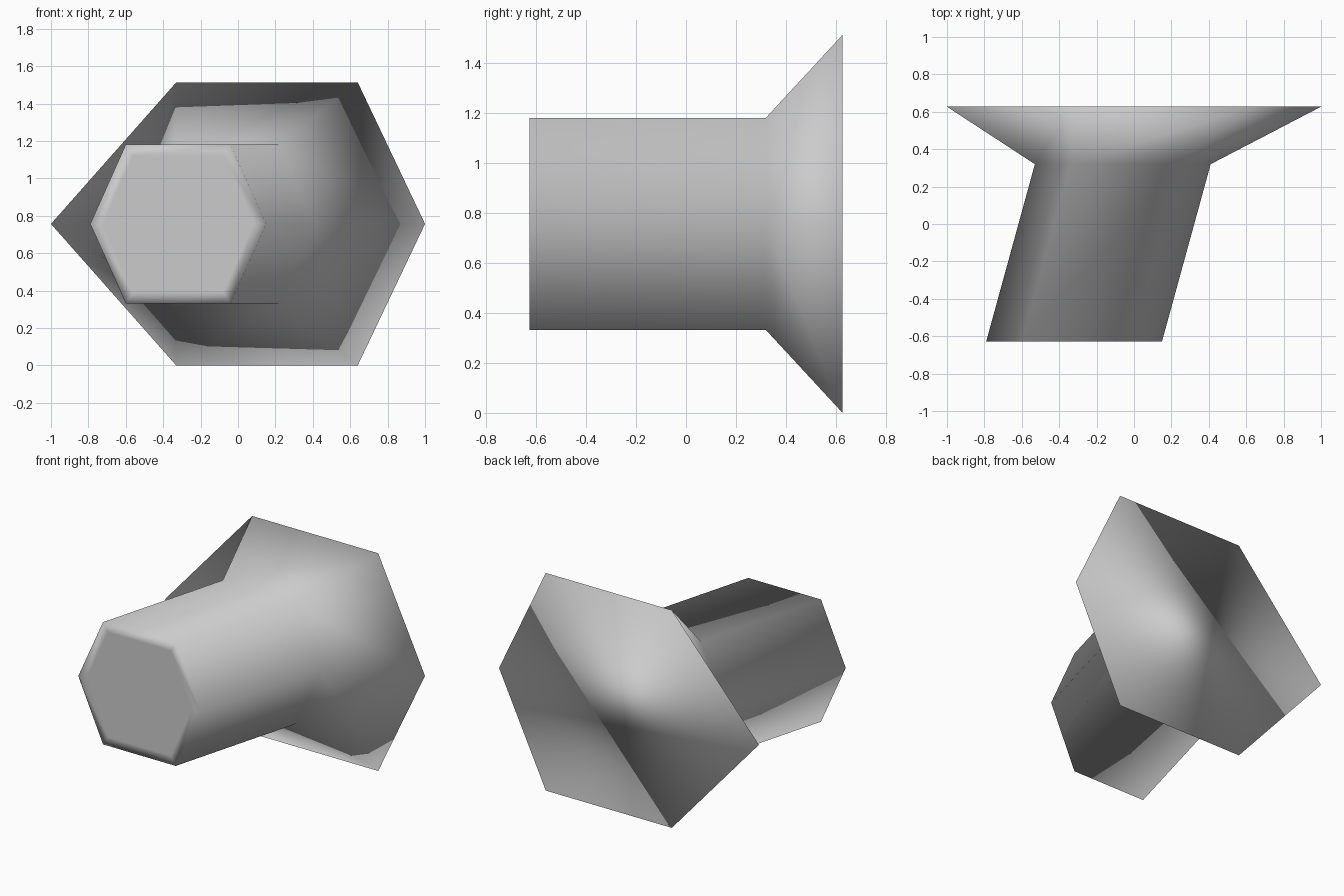
import bpy, bmesh

if "Cube" in bpy.data.objects:
    bpy.data.objects.remove(bpy.data.objects["Cube"])

MID_Z = 0.757

def hexagon(bm, y, left, top_left, top_right, right, half_height):
    """Six-sided cross-section ring, mirrored above and below the middle height."""
    h = half_height
    pts = [(left, 0), (top_left, h), (top_right, h),
           (right, 0), (top_right, -h), (top_left, -h)]
    return [bm.verts.new((x, y, MID_Z + z)) for x, z in pts]

def bridge(bm, a, b):
    for i in range(6):
        j = (i + 1) % 6
        bm.faces.new((a[i], a[j], b[j], b[i]))

bm = bmesh.new()

# slanted tube and flared end, from the front ring to the back rim
rings = [
    hexagon(bm, -0.627, -0.79, -0.60, -0.04, 0.15, 0.425),
    hexagon(bm, 0.32, -0.53, -0.34, 0.22, 0.41, 0.425),
    hexagon(bm, 0.627, -1.0, -0.33, 0.64, 1.0, MID_Z),
]
for a, b in zip(rings, rings[1:]):
    bridge(bm, a, b)

# flat end caps, the front one with an inset border
front = bm.faces.new(rings[0])
bm.faces.new(rings[-1])
bmesh.ops.recalc_face_normals(bm, faces=bm.faces)
bmesh.ops.inset_region(bm, faces=[front], thickness=0.06, use_even_offset=True)

# soft shading over the whole body
for f in bm.faces:
    f.smooth = True

mesh = bpy.data.meshes.new("flared_tube")
bm.to_mesh(mesh)
bm.free()
tube = bpy.data.objects.new("flared_tube", mesh)
bpy.context.collection.objects.link(tube)
